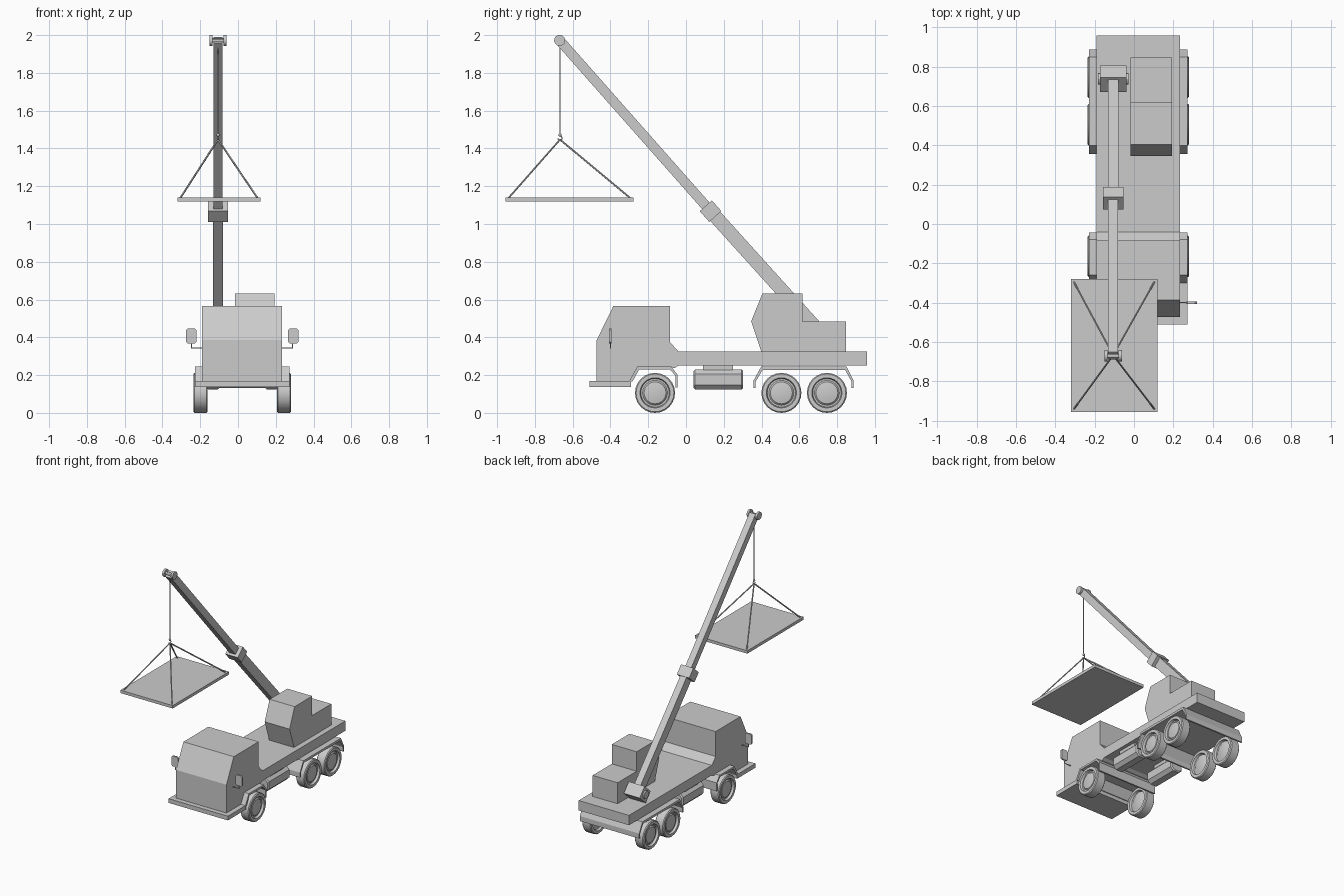
import bpy, bmesh, math
from mathutils import Vector, Matrix

if "Cube" in bpy.data.objects:
    bpy.data.objects.remove(bpy.data.objects["Cube"])

CX = 0.022      # truck centre line
BX = -0.106     # boom centre line


def make(name, bm, smooth=False):
    bmesh.ops.recalc_face_normals(bm, faces=bm.faces)
    me = bpy.data.meshes.new(name)
    bm.to_mesh(me)
    bm.free()
    ob = bpy.data.objects.new(name, me)
    bpy.context.collection.objects.link(ob)
    if smooth:
        bpy.context.view_layer.objects.active = ob
        ob.select_set(True)
        bpy.ops.object.shade_smooth_by_angle(angle=math.radians(30))
        ob.select_set(False)
    return ob


def prism(name, pts, a, b, axis='x'):
    """Extrude a 2D profile: (y, z) along x, or (x, z) along y."""
    bm = bmesh.new()
    if axis == 'x':
        vs, d = [bm.verts.new((a, p, q)) for p, q in pts], Vector((b - a, 0, 0))
    else:
        vs, d = [bm.verts.new((p, a, q)) for p, q in pts], Vector((0, b - a, 0))
    f = bm.faces.new(vs)
    r = bmesh.ops.extrude_face_region(bm, geom=[f])
    bmesh.ops.translate(bm, vec=d, verts=[v for v in r['geom'] if isinstance(v, bmesh.types.BMVert)])
    return make(name, bm)


def box(name, centre, size, rot=None):
    bm = bmesh.new()
    m = Matrix.Translation(centre) @ (rot or Matrix()) @ Matrix.Diagonal((*size, 1))
    bmesh.ops.create_cube(bm, size=1, matrix=m)
    return make(name, bm)


def rod(name, p, q, r, n=8):
    p, q = Vector(p), Vector(q)
    d = q - p
    bm = bmesh.new()
    m = Matrix.Translation((p + q) / 2) @ d.to_track_quat('Z', 'Y').to_matrix().to_4x4()
    bmesh.ops.create_cone(bm, cap_ends=True, segments=n, radius1=r, radius2=r, depth=d.length, matrix=m)
    return make(name, bm, smooth=n > 6)


# Cab and deck in one profile
prism("cab_and_deck", [(-.473, .165), (-.473, .385), (-.385, .565), (-.085, .565), (-.085, .375),
                       (-.04, .325), (.957, .325), (.957, .25), (-.04, .25), (-.06, .238),
                       (-.255, .238), (-.295, .165)], CX - .212, CX + .212)

# Bumper
box("bumper", (CX, -.4, .154), (.5, .22, .032))

# Full-width fenders
prism("front_fender", [(-.302, .165), (-.258, .245), (-.078, .245), (-.044, .2), (-.044, .135),
                       (-.056, .135), (-.056, .197), (-.085, .23), (-.248, .23), (-.284, .165)],
      CX - .25, CX + .25)
prism("rear_fender", [(.357, .132), (.357, .17), (.398, .245), (.85, .245), (.888, .17), (.888, .132),
                      (.876, .132), (.876, .167), (.842, .228), (.406, .228), (.369, .167), (.369, .132)],
      CX - .25, CX + .25)

# Wheels: lathed profile of (x, radius)
PROFILE = [(-.026, 0), (-.026, .055), (-.02, .066), (-.02, .075), (-.037, .08), (-.037, .1),
           (-.031, .106), (.031, .106), (.037, .1), (.037, .08), (.02, .075), (.02, .066),
           (.028, .058), (.032, .035), (.034, 0)]
for label, y in (("front", -.164), ("middle", .505), ("rear", .746)):
    for side, s in (("left", -1), ("right", 1)):
        bm = bmesh.new()
        vs = [bm.verts.new((s * x, 0, r)) for x, r in PROFILE]
        es = [bm.edges.new(e) for e in zip(vs, vs[1:])]
        bmesh.ops.spin(bm, geom=vs + es, axis=(1, 0, 0), cent=(0, 0, 0), steps=24, angle=math.tau)
        bmesh.ops.remove_doubles(bm, verts=bm.verts, dist=1e-4)
        bmesh.ops.translate(bm, vec=(CX + s * .221, y, .106), verts=bm.verts)
        make(f"{label}_{side}_wheel", bm, True)

for side, s in (("left", -1), ("right", 1)):
    # Fuel tanks with chamfered section
    tx, tz, w, h, c = CX + s * .155, .177, .05, .053, .024
    tank = prism(side + "_tank", [(tx - w, tz - h + c), (tx - w + c, tz - h), (tx + w - c, tz - h),
                                  (tx + w, tz - h + c), (tx + w, tz + h - c), (tx + w - c, tz + h),
                                  (tx - w + c, tz + h), (tx - w, tz + h - c)], .04, .302, 'y')
    bev = tank.modifiers.new("soft_ends", 'BEVEL')
    bev.width, bev.segments, bev.limit_method = .008, 1, 'ANGLE'
    bev.angle_limit = math.radians(60)
    box(side + "_tank_bracket", (tx, .17, .237), (.06, .16, .03))
    # Mirrors and arms
    mx = CX + s * .27
    prism(side + "_mirror", [(mx - .027, .375), (mx - .019, .367), (mx + .019, .367), (mx + .027, .375),
                             (mx + .027, .438), (mx + .019, .446), (mx - .019, .446), (mx - .027, .438)],
          -.407, -.395, 'y')
    rod(side + "_mirror_arm", (CX + s * .2, -.4, .343), (mx - s * .003, -.4, .343), .003, 6)
    rod(side + "_mirror_post", (mx - s * .003, -.4, .341), (mx - s * .003, -.4, .37), .003, 6)

# Operator cabin
prism("operator_cabin", [(.4, .32), (.345, .485), (.405, .633), (.617, .633), (.617, .485),
                         (.847, .485), (.847, .32)], -.017, .193)

# Telescopic boom
base, mid, tip = Vector((BX, .738, .395)), Vector((BX, .13, 1.068)), Vector((BX, -.669, 1.972))


def beam(name, p, q, width, height):
    d = q - p
    box(name, (p + q) / 2, (width, d.length, height), Matrix.Rotation(math.atan2(-d.z, -d.y), 4, 'X'))


u = (tip - base).normalized()
beam("lower_boom", base, mid, .052, .072)
beam("upper_boom", mid, tip, .05, .052)
beam("boom_collar", mid - u * .038, mid + u * .038, .104, .086)
beam("boom_base", base - u * .045, base + u * .045, .134, .098)
rod("base_pivot", base - Vector((.078, 0, 0)), base + Vector((.078, 0, 0)), .03, 12)

# Boom tip pulleys
rod("tip_axle", tip - Vector((.04, 0, 0)), tip + Vector((.04, 0, 0)), .012, 12)
for side, s in (("left", -1), ("right", 1)):
    rod(side + "_tip_disc", tip + Vector((s * .028, 0, 0)), tip + Vector((s * .044, 0, 0)), .029, 20)

# Hoist cable and hook
apex = Vector((BX, -.667, 1.447))
rod("hoist_cable", (BX, -.667, 1.97), (BX, -.667, 1.475), .003, 6)
bm = bmesh.new()
bmesh.ops.create_icosphere(bm, subdivisions=2, radius=.009,
                           matrix=Matrix.Translation((BX, -.667, 1.472)))
make("hook_block", bm, True)
cu = bpy.data.curves.new("hook", 'CURVE')
cu.dimensions, cu.bevel_depth, cu.bevel_resolution = '3D', .0035, 1
sp = cu.splines.new('POLY')
sp.points.add(8)
for i, pt in enumerate(sp.points):
    a = math.radians(90 - i * 33)
    pt.co = (BX, -.667 + .011 * math.cos(a), 1.455 + .011 * math.sin(a), 1)
bpy.context.collection.objects.link(bpy.data.objects.new("hook", cu))

# Load plate and slings
box("load_plate", (-.101, -.617, 1.13), (.44, .677, .022))
for i, (x, y) in enumerate([(-.307, -.942), (.105, -.942), (-.307, -.292), (.105, -.292)]):
    rod(f"sling_{i + 1}", apex, (x, y, 1.135), .005, 6)
